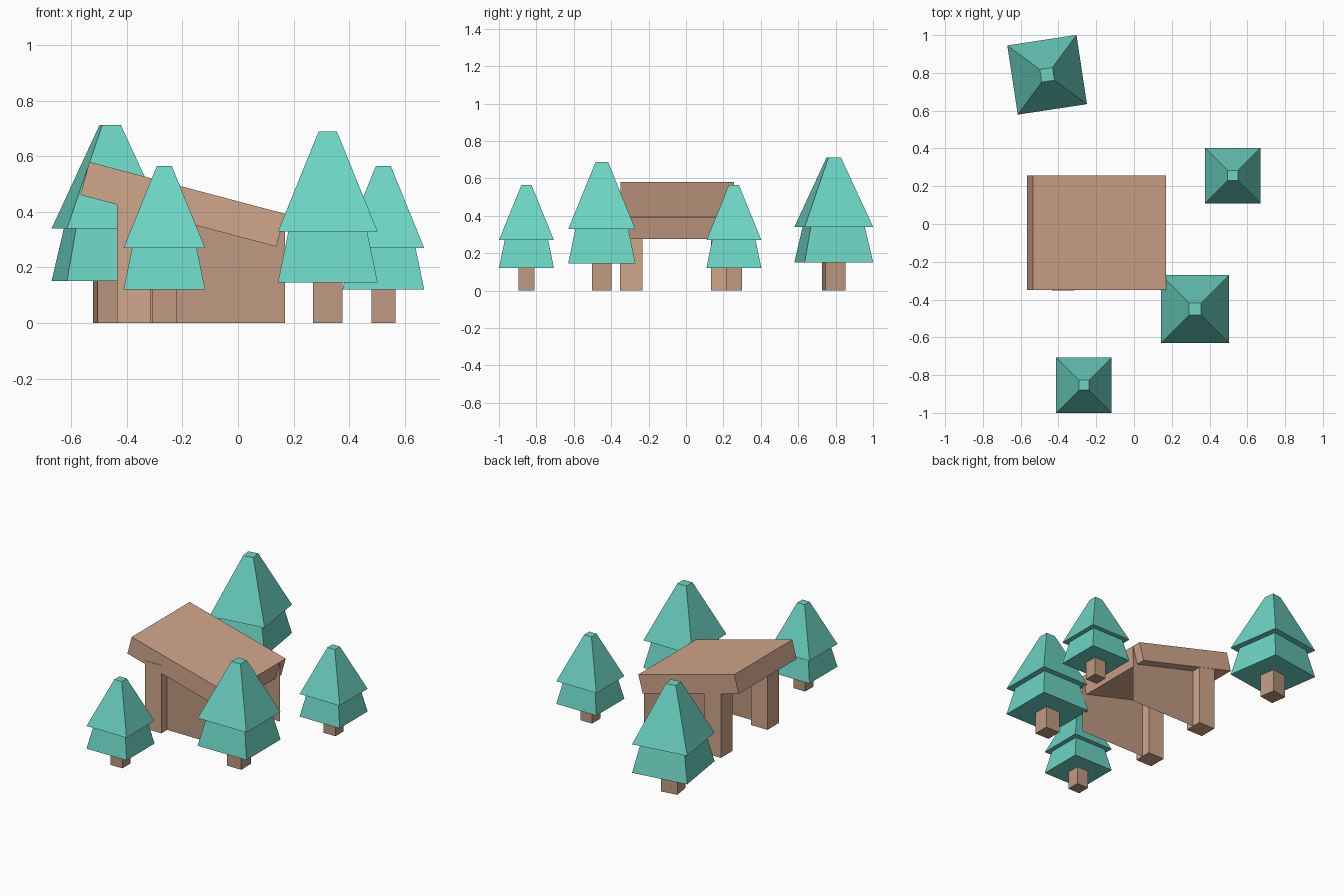
import bpy
import bmesh
from math import radians

if "Cube" in bpy.data.objects:
    bpy.data.objects.remove(bpy.data.objects["Cube"])


def material(name, rgb):
    m = bpy.data.materials.new(name)
    m.diffuse_color = (*rgb, 1)
    m.use_nodes = True
    m.node_tree.nodes["Principled BSDF"].inputs["Base Color"].default_value = m.diffuse_color
    return m


LEAF = material("leaf", (0.15, 0.66, 0.55))
BARK = material("bark", (0.52, 0.32, 0.22))
WOOD = material("wood", (0.64, 0.38, 0.26))


def finish(name, bm, mat):
    me = bpy.data.meshes.new(name)
    bm.to_mesh(me)
    bm.free()
    me.materials.append(mat)
    ob = bpy.data.objects.new(name, me)
    bpy.context.collection.objects.link(ob)
    return ob


def frustum(name, h0, z0, h1, z1, mat):
    """Square frustum with half-widths h0 (bottom) and h1 (top)."""
    bm = bmesh.new()
    bmesh.ops.create_cube(bm, size=2)
    for v in bm.verts:
        h, z = (h1, z1) if v.co.z > 0 else (h0, z0)
        v.co = (v.co.x * h, v.co.y * h, z)
    return finish(name, bm, mat)


def extrude_profile(name, pts, y0, y1, mat):
    """XZ profile at y0, extruded to y1 (left as a single sheet if equal)."""
    bm = bmesh.new()
    f = bm.faces.new([bm.verts.new((x, y0, z)) for x, z in pts])
    if y1 != y0:
        r = bmesh.ops.extrude_face_region(bm, geom=[f], use_keep_orig=True)
        vs = [g for g in r["geom"] if isinstance(g, bmesh.types.BMVert)]
        bmesh.ops.translate(bm, verts=vs, vec=(0, y1 - y0, 0))
        bmesh.ops.recalc_face_normals(bm, faces=bm.faces)
    return finish(name, bm, mat)


# Trees: trunk and two foliage tiers, scaled and turned as a whole
def tree(n, x, y, s, turn=0):
    parts = [frustum(f"tree_{n}_trunk", 0.043, 0, 0.043, 0.13, BARK),
             frustum(f"tree_{n}_lower_foliage", 0.147, 0.12, 0.116, 0.271, LEAF),
             frustum(f"tree_{n}_upper_foliage", 0.147, 0.27, 0.027, 0.565, LEAF)]
    for p in parts:
        p.location = (x, y, 0)
        p.scale = (s, s, s)
        p.rotation_euler.z = radians(turn)


tree(1, -0.265, -0.853, 1)
tree(2, 0.523, 0.256, 1)
tree(3, 0.323, -0.45, 1.22)
tree(4, -0.46, 0.79, 1.26, 8.6)

# Sloping slab roof
extrude_profile("roof", [(-0.567, 0.461), (0.138, 0.275), (0.17, 0.393), (-0.535, 0.58)],
                -0.35, 0.257, WOOD)

# Front and back side: square post with a thin wall sheet behind it
for side, y in (("front", -0.293), ("back", 0.195)):
    post = frustum(f"{side}_post", 0.06, 0, 0.06, 0.45, WOOD)
    post.location = (-0.375, y, 0)
    extrude_profile(f"{side}_wall", [(-0.375, 0), (0.17, 0), (0.17, 0.385), (-0.375, 0.45)],
                    y, y, BARK)
